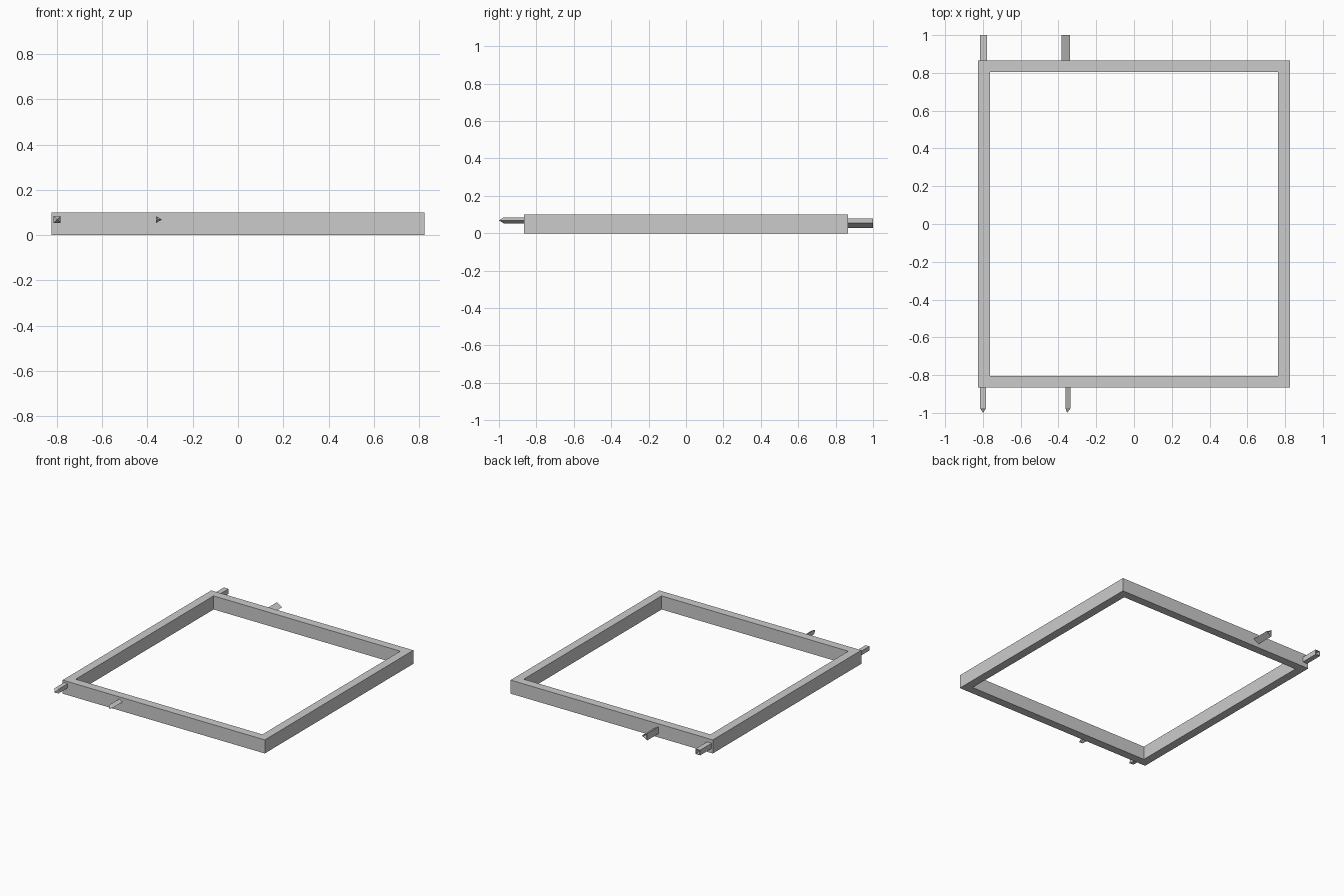
import bpy
import bmesh
import math
from mathutils import Vector

cube = bpy.data.objects.get("Cube")
if cube:
    bpy.data.objects.remove(cube, do_unlink=True)

# Single grey material
grey = bpy.data.materials.new("light_grey")
grey.use_nodes = True
colour = (0.6, 0.6, 0.6, 1)
grey.diffuse_color = colour
grey.node_tree.nodes["Principled BSDF"].inputs["Base Color"].default_value = colour

FACE_Y = 0.866   # front and back faces of the frame


def finish(bm, name):
    bmesh.ops.recalc_face_normals(bm, faces=bm.faces)
    mesh = bpy.data.meshes.new(name)
    bm.to_mesh(mesh)
    bm.free()
    mesh.materials.append(grey)
    obj = bpy.data.objects.new(name, mesh)
    bpy.context.collection.objects.link(obj)
    return obj


def outline(sides, radius, x, z, y):
    """Regular polygon in the XZ plane; a triangle points towards +x."""
    turn = math.pi / 4 if sides == 4 else 0
    angles = [turn + math.tau * i / sides for i in range(sides)]
    return [Vector((x + radius * math.cos(a), y, z + radius * math.sin(a))) for a in angles]


def rectangle(half_x, half_y, z):
    corners = [(-1, -1), (1, -1), (1, 1), (-1, 1)]
    return [Vector((sx * half_x, sy * half_y, z)) for sx, sy in corners]


def tube(name, loops):
    """Closed wall skinned through a cycle of matching loops."""
    bm = bmesh.new()
    rings = [[bm.verts.new(p) for p in loop] for loop in loops]
    for a, b in zip(rings, rings[1:] + rings[:1]):
        for i in range(len(a)):
            j = (i + 1) % len(a)
            bm.faces.new((a[i], a[j], b[j], b[i]))
    return finish(bm, name)


def pin(name, sides, radius, x, z):
    """Solid prism with a pointed tip."""
    bm = bmesh.new()
    base = [bm.verts.new(p) for p in outline(sides, radius, x, z, -FACE_Y)]
    neck = [bm.verts.new(p) for p in outline(sides, radius, x, z, -0.975)]
    tip = bm.verts.new((x, -1, z))
    bm.faces.new(base)
    for i in range(sides):
        j = (i + 1) % sides
        bm.faces.new((base[i], base[j], neck[j], neck[i]))
        bm.faces.new((neck[i], neck[j], tip))
    return finish(bm, name)


def socket(name, sides, radius, bore, x, z):
    """Open hollow sleeve on the back face."""
    steps = [(radius, FACE_Y), (radius, 1), (bore, 1), (bore, FACE_Y)]
    return tube(name, [outline(sides, r, x, z, y) for r, y in steps])


# Rectangular frame
outer, inner = (0.825, FACE_Y), (0.762, 0.804)
tube("frame", [rectangle(*outer, 0), rectangle(*outer, 0.1),
               rectangle(*inner, 0.1), rectangle(*inner, 0)])

# Pointed pins at the front
pin("square_pin", 4, 0.022, -0.799, 0.069)
pin("triangle_pin", 3, 0.018, -0.354, 0.069)

# Hollow sockets at the back
socket("square_socket", 4, 0.027, 0.021, -0.797, 0.054)
socket("triangle_socket", 3, 0.029, 0.019, -0.369, 0.054)
